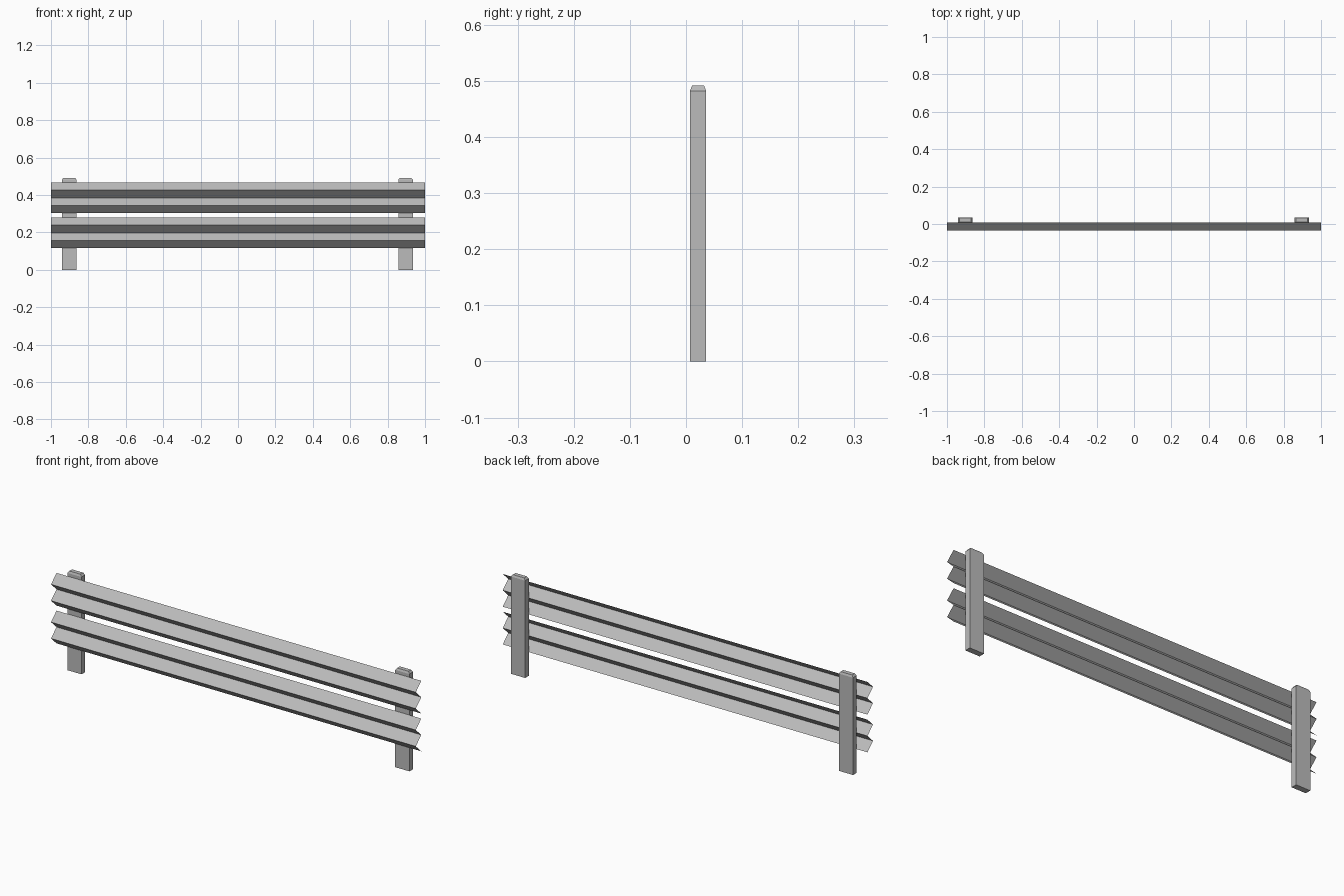
import bpy
import bmesh

default = bpy.data.objects.get("Cube")
if default:
    bpy.data.objects.remove(default, do_unlink=True)

# Galvanised steel colour
steel = bpy.data.materials.new("steel_grey")
colour = (0.5, 0.5, 0.5, 1.0)
steel.use_nodes = True
steel.diffuse_color = colour
steel.node_tree.nodes["Principled BSDF"].inputs["Base Color"].default_value = colour

FRONT, BACK = -0.036, 0.007   # depth of the folded rail sheets
DEPTH = 0.029                 # post thickness


def add_object(name, bm):
    mesh = bpy.data.meshes.new(name)
    bm.to_mesh(mesh)
    bm.free()
    mesh.materials.append(steel)
    obj = bpy.data.objects.new(name, mesh)
    bpy.context.collection.objects.link(obj)
    return obj


def folded_rail(name, top, fold=0.0405, folds=4):
    """Open zigzag sheet running the whole length."""
    bm = bmesh.new()
    rows = []
    for i in range(folds + 1):
        y = FRONT if i % 2 else BACK
        rows.append([bm.verts.new((x, y, top - i * fold)) for x in (-1, 1)])
    for upper, lower in zip(rows, rows[1:]):
        bm.faces.new((upper[0], lower[0], lower[1], upper[1]))
    return add_object(name, bm)


def post(name, x, half=0.039, shoulder=0.482, top=0.492):
    """Flat post with a chamfered cap."""
    bm = bmesh.new()
    y0, y1 = BACK, BACK + DEPTH
    rings = []
    for z, dx, dy in ((0, 0, 0), (shoulder, 0, 0), (top, 0.008, 0.004)):
        a, b, c, d = x - half + dx, x + half - dx, y0 + dy, y1 - dy
        rings.append([bm.verts.new((px, py, z))
                      for px, py in ((a, c), (b, c), (b, d), (a, d))])
    for low, high in zip(rings, rings[1:]):
        for i in range(4):
            j = (i + 1) % 4
            bm.faces.new((low[i], low[j], high[j], high[i]))
    bm.faces.new(rings[0][::-1])
    bm.faces.new(rings[-1])
    return add_object(name, bm)


# Two rails, one above the other
folded_rail("upper_rail", 0.466)
folded_rail("lower_rail", 0.279)

# Posts behind the rails
post("right_post", -0.902)
post("left_post", 0.896)
